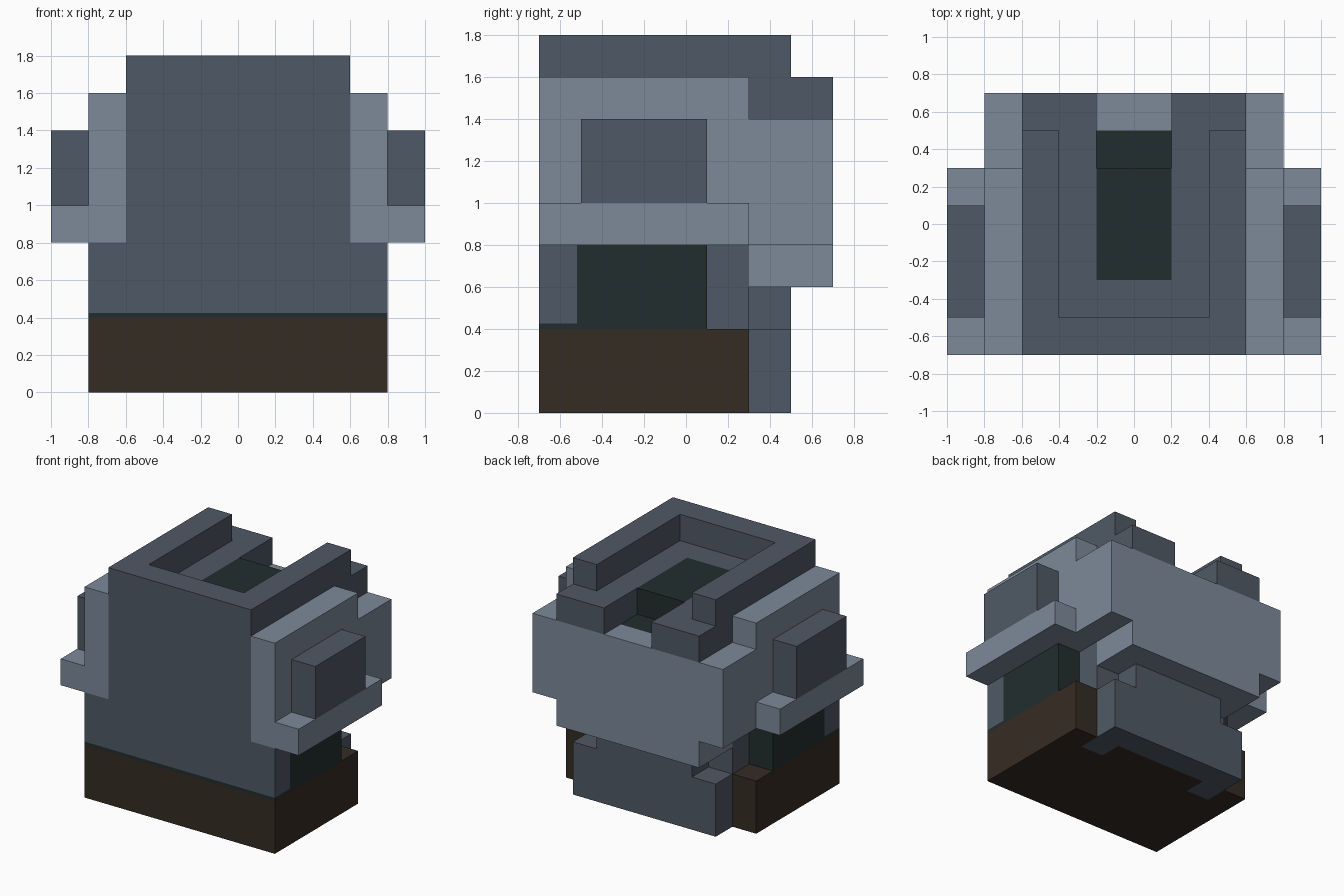
import bpy
import bmesh
from mathutils import Vector

cube = bpy.data.objects.get("Cube")
if cube:
    bpy.data.objects.remove(cube, do_unlink=True)


def material(name, rgb):
    m = bpy.data.materials.new(name)
    m.use_nodes = True
    m.diffuse_color = (*rgb, 1)
    bsdf = m.node_tree.nodes["Principled BSDF"]
    bsdf.inputs["Base Color"].default_value = (*rgb, 1)
    bsdf.inputs["Roughness"].default_value = 0.9
    return m


SLATE = material("dark slate", (0.078, 0.100, 0.133))
LIGHT = material("light slate", (0.205, 0.254, 0.323))
GREEN = material("deep green", (0.016, 0.027, 0.027))
BROWN = material("dark brown", (0.036, 0.025, 0.017))


def block(name, x, y, z, mat, accent=None, cuts=(), rule=None):
    """Box from ranges; cuts are (axis, position), rule(centre, normal) picks accent faces."""
    bm = bmesh.new()
    bmesh.ops.create_cube(bm, size=1)
    ranges = (x, y, z)
    for v in bm.verts:
        v.co = [r[0] if c < 0 else r[1] for c, r in zip(v.co, ranges)]
    for axis, pos in cuts:
        normal = Vector((0, 0, 0))
        normal[axis] = 1
        bmesh.ops.bisect_plane(bm, geom=bm.verts[:] + bm.edges[:] + bm.faces[:],
                               plane_co=normal * pos, plane_no=normal)
    bm.normal_update()
    if rule:
        for f in bm.faces:
            f.material_index = int(rule(f.calc_center_median(), f.normal))
    mesh = bpy.data.meshes.new(name)
    bm.to_mesh(mesh)
    bm.free()
    mesh.materials.append(mat)
    if accent:
        mesh.materials.append(accent)
    ob = bpy.data.objects.new(name, mesh)
    bpy.context.collection.objects.link(ob)
    return ob


def pair(name, x, y, z, mat, **kw):
    """Block on both sides of the centre plane."""
    block("left_" + name, x, y, z, mat, **kw)
    block("right_" + name, (-x[1], -x[0]), y, z, mat, **kw)


# Base, with two tabs of the rear plate's colour on its underside
block("base", (-.8, .8), (-.7, .3), (0, .4), BROWN, SLATE,
      [(0, -.6), (0, -.4), (0, .4), (0, .6), (1, .12)],
      lambda c, n: n.z < -.5 and .4 < abs(c.x) < .6 and c.y > .12)

# Lower body: green sides with a slate front that wraps the corners
block("lower_body", (-.8, .8), (-.7, .1), (.4, .8), GREEN, SLATE,
      [(1, -.52), (2, .425)],
      lambda c, n: c.y < -.52 and c.z > .425 and abs(n.z) < .5)
block("lower_back", (-.6, .6), (.1, .3), (.4, .8), SLATE)

# Rear plate and its neck
block("rear_plate", (-.6, .6), (.3, .5), (0, .4), SLATE)
block("rear_neck", (-.4, .4), (.3, .5), (.4, .6), SLATE)

# Upper body with a green opening painted on top and on the back step
block("upper_body", (-.6, .6), (-.7, .3), (.8, 1.6), SLATE, GREEN,
      [(0, -.2), (0, .2), (1, -.3), (2, 1.4)],
      lambda c, n: abs(c.x) < .2 and c.y > -.3 and c.z > 1.4)

# Back pack
block("back_pack", (-.8, .8), (.3, .7), (.8, 1.4), LIGHT, GREEN,
      [(0, -.2), (0, .2), (1, .5)],
      lambda c, n: n.z > .5 and abs(c.x) < .2 and c.y < .5)
block("back_pack_bottom", (-.6, .6), (.3, .7), (.6, .8), LIGHT)
pair("back_shoulder", (.2, .6), (.3, .7), (1.4, 1.6), SLATE)

# Side armour
pair("side_panel", (.6, .8), (-.7, .3), (.8, 1.6), LIGHT)
pair("side_ledge", (.8, 1), (-.7, .3), (.8, 1), LIGHT)
pair("side_box", (.8, 1), (-.5, .1), (1, 1.4), SLATE)

# Raised collar, open at the back
block("collar_front", (-.6, .6), (-.7, -.5), (1.6, 1.8), SLATE)
pair("collar_side", (.4, .6), (-.5, .5), (1.6, 1.8), SLATE)
